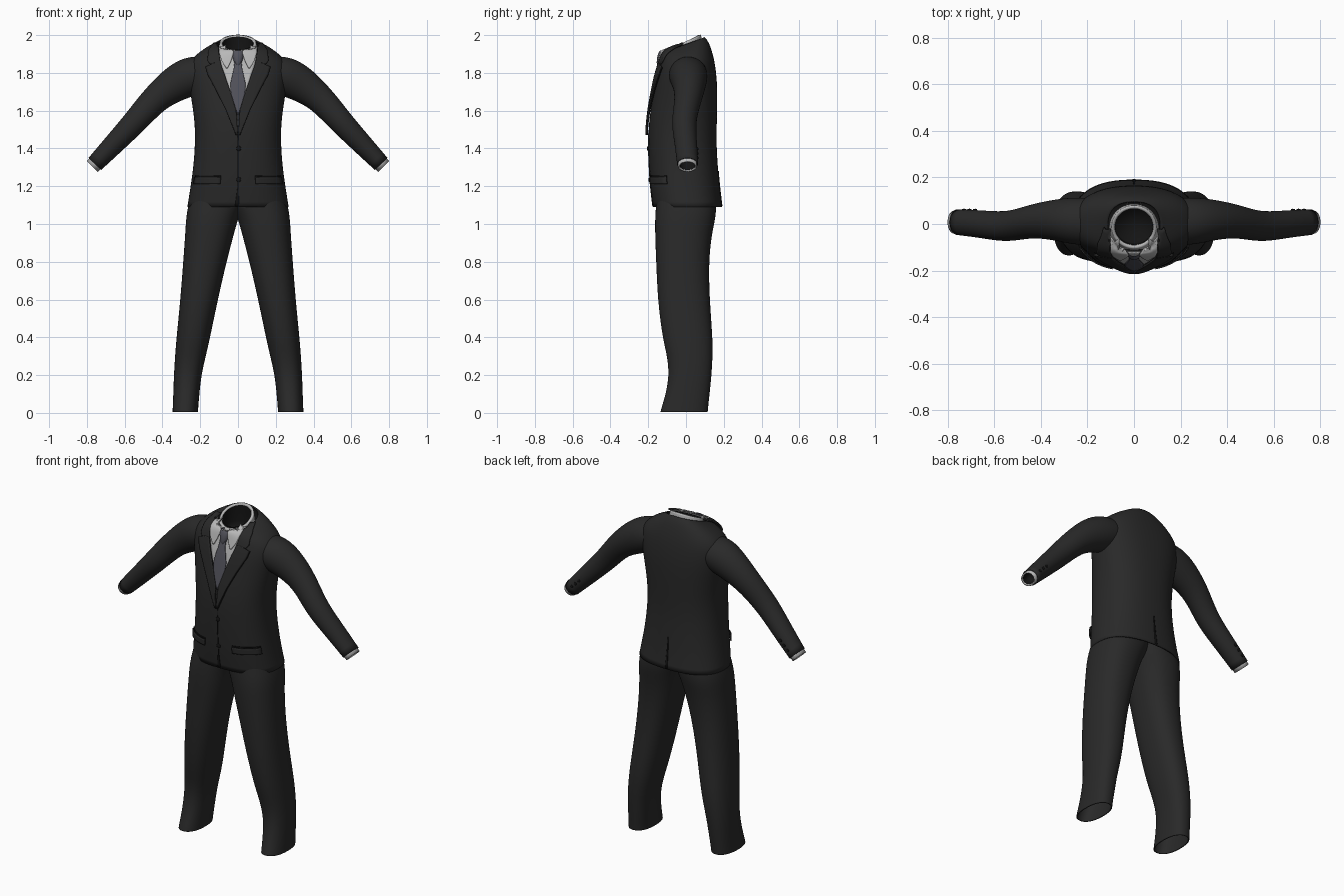
import bpy, bmesh, math
from mathutils import Vector
from mathutils.bvhtree import BVHTree

cube = bpy.data.objects.get("Cube")
if cube:
    bpy.data.objects.remove(cube)


def material(name, rgb):
    m = bpy.data.materials.new(name)
    m.use_nodes = True
    m.diffuse_color = (*rgb, 1)
    bsdf = m.node_tree.nodes["Principled BSDF"]
    bsdf.inputs["Base Color"].default_value = (*rgb, 1)
    bsdf.inputs["Roughness"].default_value = 0.8
    return m


SUIT = material("charcoal cloth", (0.022, 0.022, 0.022))
SEAM = material("black seam", (0.007, 0.007, 0.007))
SHIRT = material("pale grey shirt", (0.48, 0.48, 0.48))
TIE = material("slate tie", (0.085, 0.085, 0.105))


def make(name, rows, mat, closed, mirror=False, subdiv=0, thick=0.0, offset=-1):
    """Skin a grid of points; closed joins each row into a ring."""
    bm = bmesh.new()
    grid = [[bm.verts.new(p) for p in row] for row in rows]
    n = len(grid[0])
    for a, b in zip(grid, grid[1:]):
        for i in range(n if closed else n - 1):
            j = (i + 1) % n
            bm.faces.new((a[i], a[j], b[j], b[i]))
    bmesh.ops.recalc_face_normals(bm, faces=bm.faces)
    for f in bm.faces:
        f.smooth = True
    mesh = bpy.data.meshes.new(name)
    bm.to_mesh(mesh)
    bm.free()
    mesh.materials.append(mat)
    ob = bpy.data.objects.new(name, mesh)
    bpy.context.collection.objects.link(ob)
    if mirror:
        ob.modifiers.new("mirror", "MIRROR").use_mirror_merge = False
    if subdiv:
        s = ob.modifiers.new("smooth", "SUBSURF")
        s.levels = s.render_levels = subdiv
    if thick:
        s = ob.modifiers.new("cloth", "SOLIDIFY")
        s.thickness, s.offset = thick, offset
    return ob


def level_ring(z, x0, x1, y0, y1, tilt=0, power=2.0, n=28):
    """Rounded ring around the vertical axis, sloping up to the back by tilt."""
    cx, cy, hx, hy = (x0 + x1) / 2, (y0 + y1) / 2, (x1 - x0) / 2, (y1 - y0) / 2
    pts = []
    for i in range(n):
        a = math.tau * i / n
        c, s = math.cos(a), math.sin(a)
        dx = math.copysign(abs(c) ** (2 / power), c) * hx
        dy = math.copysign(abs(s) ** (2 / power), s) * hy
        pts.append((cx + dx, cy + dy, z + tilt * dy))
    return pts


def arm_tube(name, stations, mat, thick):
    """Tube along the arm; stations are x, y, z, radius, depth radius."""
    rows = []
    for k, (x, y, z, r, ry) in enumerate(stations):
        a, b = stations[max(k - 1, 0)], stations[min(k + 1, len(stations) - 1)]
        t = Vector((b[0] - a[0], 0, b[2] - a[2])).normalized()
        u = Vector((-t.z, 0, t.x))
        ring = []
        for i in range(20):
            w = math.tau * i / 20
            ring.append(Vector((x, y, z)) + u * r * math.cos(w)
                        + Vector((0, ry * math.sin(w), 0)))
        rows.append(ring)
    return make(name, rows, mat, True, True, 2, thick)


# Jacket body: height, half width, front, back, tilt
body = [(1.09, .27, -.176, .192, 0), (1.2, .252, -.19, .178, 0),
        (1.3, .238, -.196, .17, 0), (1.4, .23, -.2, .163, 0),
        (1.5, .228, -.2, .163, 0), (1.6, .238, -.19, .166, 0),
        (1.7, .255, -.172, .167, 0), (1.78, .268, -.158, .163, 0),
        (1.85, .265, -.14, .153, .05), (1.9, .22, -.13, .138, .12),
        (1.935, .16, -.124, .12, .25), (1.95, .114, -.118, .1, .36)]
jacket = make("jacket_body", [level_ring(z, -w, w, f, b, t, 2.4) for z, w, f, b, t in body],
              SUIT, True, subdiv=2, thick=.008)

# Sleeves, shirt cuffs and their dark insides
arm_tube("sleeves", [(.16, .01, 1.80, .09, .10), (.25, .012, 1.785, .108, .105),
                     (.33, .018, 1.745, .098, .09), (.42, .015, 1.68, .078, .075),
                     (.49, 0, 1.605, .071, .068), (.555, -.013, 1.53, .065, .065),
                     (.66, 0, 1.42, .056, .06), (.758, .008, 1.318, .047, .056)], SUIT, .004)
arm_tube("shirt_cuffs", [(.70, .004, 1.376, .043, .05), (.772, .008, 1.304, .041, .05)],
         SHIRT, .008)
arm_tube("cuff_linings", [(.768, .008, 1.308, .032, .041), (.73, .006, 1.346, .032, .041),
                          (.729, .006, 1.347, .001, .001)], SEAM, 0)

# Trouser legs: height, inner x, outer x, front, back
legs = [(1.22, -.06, .225, -.15, .14), (1.12, -.05, .26, -.158, .162),
        (1.04, -.004, .276, -.165, .16), (.95, .02, .28, -.165, .138),
        (.8, .06, .291, -.159, .121), (.6, .106, .306, -.151, .126),
        (.4, .147, .326, -.126, .142), (.3, .17, .334, -.1, .142),
        (.2, .194, .34, -.09, .136), (.1, .204, .343, -.108, .126),
        (.03, .21, .346, -.13, .118), (.005, .211, .347, -.136, .116)]
make("trouser_legs", [level_ring(*r, power=2.3, n=24) for r in legs],
     SUIT, True, True, 2, .006)

# Shirt collar band and the dark neck opening
collar = make("shirt_collar", [level_ring(1.89, -.108, .108, -.122, .088, .42),
                               level_ring(1.925, -.105, .105, -.116, .086, .42),
                               level_ring(1.962, -.096, .096, -.104, .08, .44)],
              SHIRT, True, subdiv=2, thick=.014)
make("neck_lining", [level_ring(1.958, -.081, .081, -.089, .065, .44),
                     level_ring(1.87, -.085, .085, -.085, .07, .3),
                     level_ring(1.84, -.08, .08, -.08, .065, .1),
                     level_ring(1.839, -.001, .001, -.001, .001)], SEAM, True)

deps = bpy.context.evaluated_depsgraph_get()
trees = [BVHTree.FromObject(o, deps) for o in (jacket, collar)]


def drape(x, z, lift, side):
    """Point lying lift above the cloth, seen from the front (-1) or back (1)."""
    best = None
    for t in trees:
        hit, nor, _, _ = t.ray_cast(Vector((x, side * 2, z)), Vector((0, -side, 0)))
        if hit and hit.y * side > 0 and (best is None or hit.y * side > best[0].y * side):
            best = hit, nor
    if best is None:
        hit, nor, _, _ = trees[0].find_nearest(Vector((x, side * .1, z)))
        best = hit, nor
    hit, nor = best
    if nor.y * side < 0:
        nor = -nor
    return hit + nor * lift


def panel(name, rows, mat, lift, thick=.006, mirror=False, side=-1, cols=8, steps=5):
    """Plate draped on the cloth; rows are z, first x, last x."""
    lines = []
    for a, b in zip(rows, rows[1:]):
        for s in range(steps):
            lines.append([p + (q - p) * s / steps for p, q in zip(a, b)])
    lines.append(rows[-1])
    grid = [[drape(x0 + (x1 - x0) * i / cols, z, lift, side) for i in range(cols + 1)]
            for z, x0, x1 in lines]
    return make(name, grid, mat, False, mirror, 0, thick, 0)


# Shirt front, tie and collar points
panel("shirt_front", [(1.91, -.1, .1), (1.85, -.092, .092), (1.78, -.068, .068),
                      (1.68, -.034, .034), (1.58, -.003, .003)], SHIRT, .003, .004, cols=12)
panel("tie_blade", [(1.86, -.018, .018), (1.82, -.022, .022), (1.74, -.04, .04),
                    (1.69, -.037, .037), (1.58, -.003, .003)], TIE, .01)
panel("collar_points", [(1.935, .05, .1), (1.905, .022, .098), (1.86, .036, .085),
                        (1.822, .054, .062)], SHIRT, .012, .006, True)
make("tie_knot", [level_ring(1.918, -.026, .026, -.138, -.1), level_ring(1.905, -.034, .034, -.148, -.1),
                  level_ring(1.87, -.026, .026, -.156, -.11), level_ring(1.84, -.018, .018, -.155, -.12),
                  level_ring(1.835, -.002, .002, -.15, -.13)], TIE, True, subdiv=1)

# Lapels with a notch below the jacket collar
panel("jacket_collar_leaves", [(1.945, .1, .125), (1.91, .1, .15), (1.86, .092, .157),
                               (1.843, .088, .145)], SUIT, .012, .009, True)
panel("lapels", [(1.85, .09, .12), (1.828, .084, .166), (1.79, .07, .155), (1.7, .04, .108),
                 (1.6, .01, .06), (1.47, 0, .008)], SUIT, .013, .009, True)
panel("lapel_edges", [(1.828, .164, .169), (1.79, .153, .158), (1.7, .106, .111),
                      (1.6, .058, .063), (1.47, .006, .011)], SEAM, .008, .007, True, cols=2)

# Front closure, back vent and hip pockets
panel("front_closure", [(1.48, -.002, .002), (1.2, -.002, .002), (1.094, -.016, .006)],
      SEAM, .001, .004, cols=2)
panel("back_vent", [(1.28, -.002, .002), (1.094, -.007, .007)], SEAM, .001, .004,
      side=1, cols=2)
panel("pocket_slits", [(1.256, .09, .222), (1.248, .09, .223)], SEAM, .003, .005, True)
panel("pocket_flaps", [(1.248, .09, .223), (1.212, .092, .228)], SUIT, .007, .008, True)


def button(name, centre, radius):
    bpy.ops.mesh.primitive_uv_sphere_add(segments=16, ring_count=8, radius=radius, location=centre)
    ob = bpy.context.object
    ob.name = name
    ob.scale.y = .4
    ob.data.materials.append(SEAM)
    bpy.ops.object.shade_smooth_by_angle()


# Buttons on the front and on both sleeves
for i, z in enumerate((1.4, 1.235)):
    button(f"front_button_{i + 1}", drape(.004, z, .003, -1), .013)
for name, sx in (("left", 1), ("right", -1)):
    for i in range(3):
        d = i * .024
        button(f"{name}_sleeve_button_{i + 1}", (sx * (.682 + d), .062, 1.398 - d), .009)
